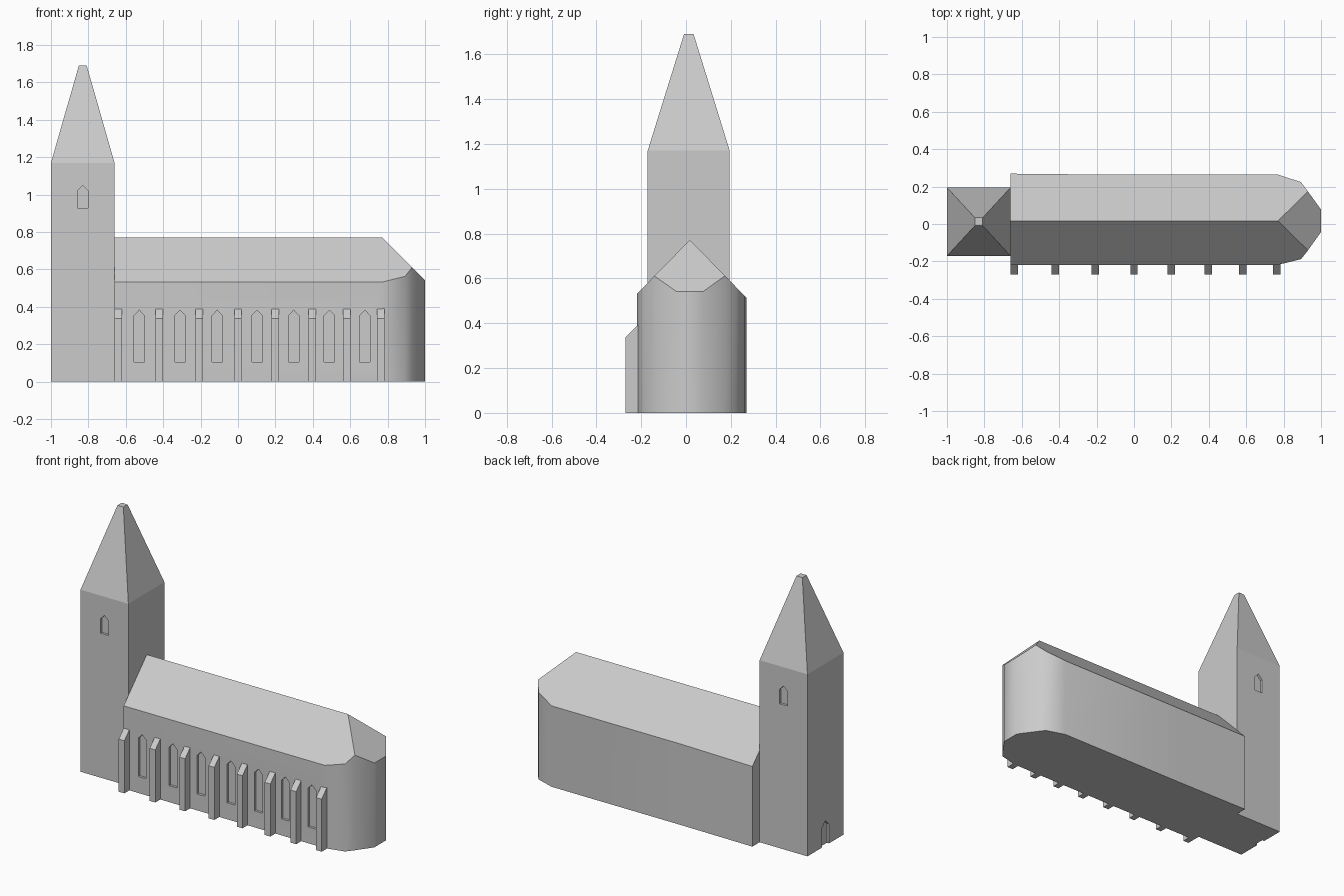
import bpy, bmesh, math

if "Cube" in bpy.data.objects:
    bpy.data.objects.remove(bpy.data.objects["Cube"])

stone = bpy.data.materials.new("grey stone")
stone.diffuse_color = (0.6, 0.6, 0.6, 1)
stone.use_nodes = True
stone.node_tree.nodes["Principled BSDF"].inputs["Base Color"].default_value = stone.diffuse_color


def make(name, verts, faces):
    me = bpy.data.meshes.new(name)
    me.from_pydata(verts, [], faces)
    bm = bmesh.new()
    bm.from_mesh(me)
    bmesh.ops.recalc_face_normals(bm, faces=bm.faces)
    bm.to_mesh(me)
    bm.free()
    me.materials.append(stone)
    ob = bpy.data.objects.new(name, me)
    bpy.context.collection.objects.link(ob)
    return ob


def loft(name, rings):
    """Closed skin through rings of equal point count."""
    n = len(rings[0])
    verts = [p for r in rings for p in r]
    faces = [list(range(n)), list(range(len(verts) - n, len(verts)))]
    for k in range(len(rings) - 1):
        for i in range(n):
            j = (i + 1) % n
            faces.append([k * n + i, k * n + j, (k + 1) * n + j, (k + 1) * n + i])
    return make(name, verts, faces)


def rect(x0, x1, y0, y1, z):
    return [(x0, y0, z), (x1, y0, z), (x1, y1, z), (x0, y1, z)]


def cut_arch(target, c, w, z0, z1, z2, near, far, axis="y"):
    """Cut a pointed-arch recess running along the given axis."""
    prof = [(c - w, z0), (c + w, z0), (c + w, z1), (c, z2), (c - w, z1)]
    place = (lambda u, d, z: (u, d, z)) if axis == "y" else (lambda u, d, z: (d, u, z))
    cutter = loft("cutter", [[place(u, d, z) for u, z in prof] for d in (near, far)])
    cutter.hide_render = True
    mod = target.modifiers.new("recess", "BOOLEAN")
    mod.operation, mod.solver, mod.object = "DIFFERENCE", "EXACT", cutter
    bpy.context.view_layer.objects.active = target
    bpy.ops.object.modifier_apply(modifier=mod.name)
    bpy.data.objects.remove(cutter)


# Tower with its truncated spire
tower = loft("tower", [rect(-1, -0.66, -0.171, 0.195, 0),
                       rect(-1, -0.66, -0.171, 0.195, 1.17),
                       rect(-0.851, -0.809, -0.009, 0.034, 1.69)])
cut_arch(tower, -0.83, 0.029, 0.928, 1.02, 1.05, -0.25, -0.156)   # front window
cut_arch(tower, -0.83, 0.029, 0.928, 1.02, 1.05, 0.25, 0.18)      # back window
cut_arch(tower, 0.012, 0.035, -0.05, 0.125, 0.16, -1.1, -0.985, "x")  # west door

# Nave with rounded apse: footprint raised to a hipped roof
RIDGE_Y, RIDGE_Z, HIP_X = 0.017, 0.772, 0.77
plan = [(-0.66, -0.218), (0.77, -0.218), (0.893, -0.188), (0.93, -0.141), (1, -0.043),
        (1, 0.077), (0.93, 0.174), (0.893, 0.224), (0.77, 0.264), (-0.15, 0.264), (-0.66, 0.269)]
n = len(plan)


def roof_z(x, y):
    return RIDGE_Z - max(1.02 * abs(y - RIDGE_Y), x - HIP_X)


verts = [(x, y, 0) for x, y in plan] + [(x, y, roof_z(x, y)) for x, y in plan]
verts += [(-0.66, RIDGE_Y, RIDGE_Z), (HIP_X, RIDGE_Y, RIDGE_Z)]
west, east = 2 * n, 2 * n + 1
faces = [list(range(n))]
faces += [[i, i + 1, n + i + 1, n + i] for i in range(n - 1)]
faces += [[n - 1, 0, n, west, 2 * n - 1],                      # west gable
          [n, n + 1, n + 2, n + 3, east, west],                # front slope
          [n + 3, n + 4, n + 5, n + 6, east],                  # apse hip
          [n + 6, n + 7, n + 8, n + 9, n + 10, west, east]]    # back slope
nave = make("nave", verts, faces)
for c in (-0.528, -0.31, -0.111, 0.102, 0.298, 0.489, 0.678):
    cut_arch(nave, c, 0.028, 0.106, 0.353, 0.382, -0.3, -0.203)

# Smooth the curved apse wall, keep roof and recess edges sharp
bpy.ops.object.select_all(action="DESELECT")
nave.select_set(True)
bpy.context.view_layer.objects.active = nave
bpy.ops.object.shade_smooth_by_angle(angle=math.radians(40))

# Buttresses with sloping caps along the front wall
side = [(-0.269, 0), (-0.21, 0), (-0.21, 0.397), (-0.218, 0.389), (-0.269, 0.338)]
for c in (-0.64, -0.42, -0.208, 0.0, 0.2, 0.398, 0.582, 0.763):
    loft("buttress", [[(x, y, z) for y, z in side] for x in (c - 0.02, c + 0.02)])
